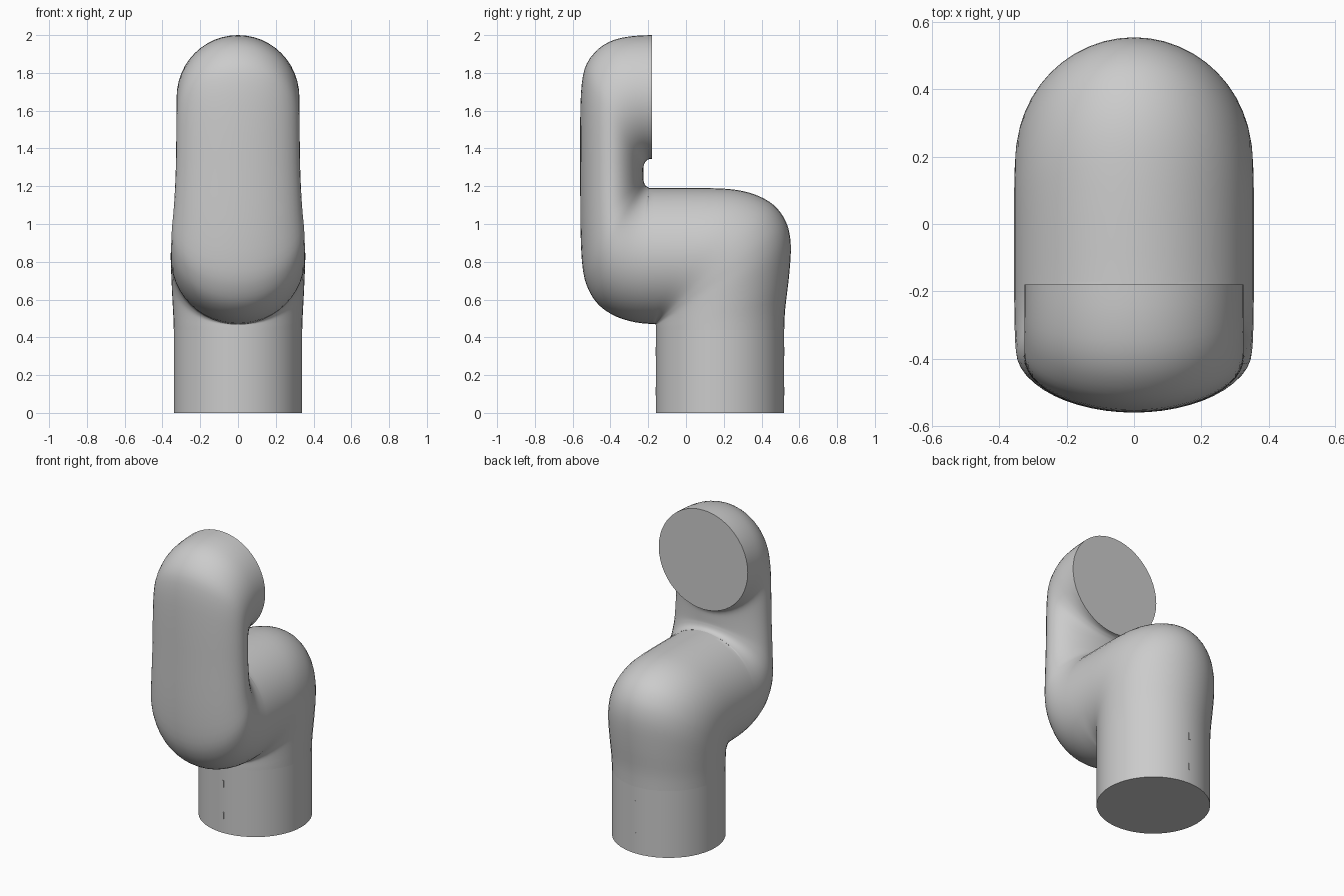
import bpy, bmesh, math
from mathutils import Vector

if "Cube" in bpy.data.objects:
    bpy.data.objects.remove(bpy.data.objects["Cube"])

# Cross-section stations along the S bend:
# (left edge y, z), (right edge y, z), half width in x
STATIONS = [
    (-.16, .44, .52, .44, .34), (-.16, .452, .525, .55, .342),
    (-.16, .46, .543, .70, .346), (-.16, .466, .555, .85, .35),
    (-.161, .468, .548, .95, .352), (-.162, .469, .52, 1.03, .354),
    (-.163, .47, .465, 1.10, .355), (-.164, .47, .38, 1.15, .356),
    (-.166, .47, .27, 1.18, .357), (-.168, .47, .12, 1.19, .357),
    (-.175, .47, -.17, 1.19, .357),
    (-.27, .48, -.195, 1.192, .356), (-.37, .51, -.208, 1.198, .355),
    (-.455, .565, -.216, 1.206, .354), (-.51, .64, -.221, 1.216, .352),
    (-.545, .75, -.224, 1.227, .349), (-.558, .95, -.226, 1.24, .339),
    (-.56, 1.27, -.226, 1.27, .33), (-.56, 1.56, -.225, 1.30, .327),
    (-.552, 1.74, -.222, 1.315, .326), (-.525, 1.85, -.217, 1.326, .326),
    (-.46, 1.93, -.21, 1.334, .326), (-.38, 1.975, -.203, 1.34, .326),
    (-.28, 1.995, -.193, 1.344, .325), (-.18, 2.0, -.18, 1.345, .325),
]
SIDES = 48


def densify(rows, steps):
    """Catmull-Rom interpolation between stations."""
    pts = [Vector(r) for r in rows]
    out = []
    for i in range(len(pts) - 1):
        a, b, c, d = pts[max(i - 1, 0)], pts[i], pts[i + 1], pts[min(i + 2, len(pts) - 1)]
        for k in range(steps):
            t = k / steps
            out.append(.5 * (2 * b + (c - a) * t + (2 * a - 5 * b + 4 * c - d) * t**2
                             + (3 * b - a - 3 * c + d) * t**3))
    return out + [pts[-1]]


def loft(name, rows, cap_start, cap_end):
    bm = bmesh.new()
    rings = []
    for ay, az, by, bz, w in rows:
        ring = []
        for k in range(SIDES):
            t = 2 * math.pi * k / SIDES
            f = (1 - math.cos(t)) / 2
            ring.append(bm.verts.new((w * math.sin(t), ay + (by - ay) * f, az + (bz - az) * f)))
        rings.append(ring)
    for r0, r1 in zip(rings, rings[1:]):
        for k in range(SIDES):
            j = (k + 1) % SIDES
            bm.faces.new((r0[k], r0[j], r1[j], r1[k]))
    if cap_start:
        bm.faces.new(rings[0])
    if cap_end:
        bm.faces.new(rings[-1])
    bmesh.ops.recalc_face_normals(bm, faces=bm.faces)
    me = bpy.data.meshes.new(name)
    bm.to_mesh(me)
    bm.free()
    ob = bpy.data.objects.new(name, me)
    bpy.context.collection.objects.link(ob)
    bpy.ops.object.select_all(action='DESELECT')
    ob.select_set(True)
    bpy.context.view_layer.objects.active = ob
    bpy.ops.object.shade_smooth_by_angle(angle=math.radians(40))
    return ob


# Double-bent pipe with a flat round mouth, and its straight socket
loft("bent_pipe", densify(STATIONS, 3), True, True)
loft("base_socket", [(-.16, 0, .52, 0, .34), (-.16, .44, .52, .44, .34)], True, True)

# Small slit marks on the front and back of the socket
for side, y in (("front", -.16), ("back", .52)):
    for i, z in enumerate((.115, .325)):
        bpy.ops.mesh.primitive_cube_add(size=1, location=(.003, y, z))
        slit = bpy.context.object
        slit.name = f"slit_{side}_{i + 1}"
        slit.scale = (.012, .004, .045)
